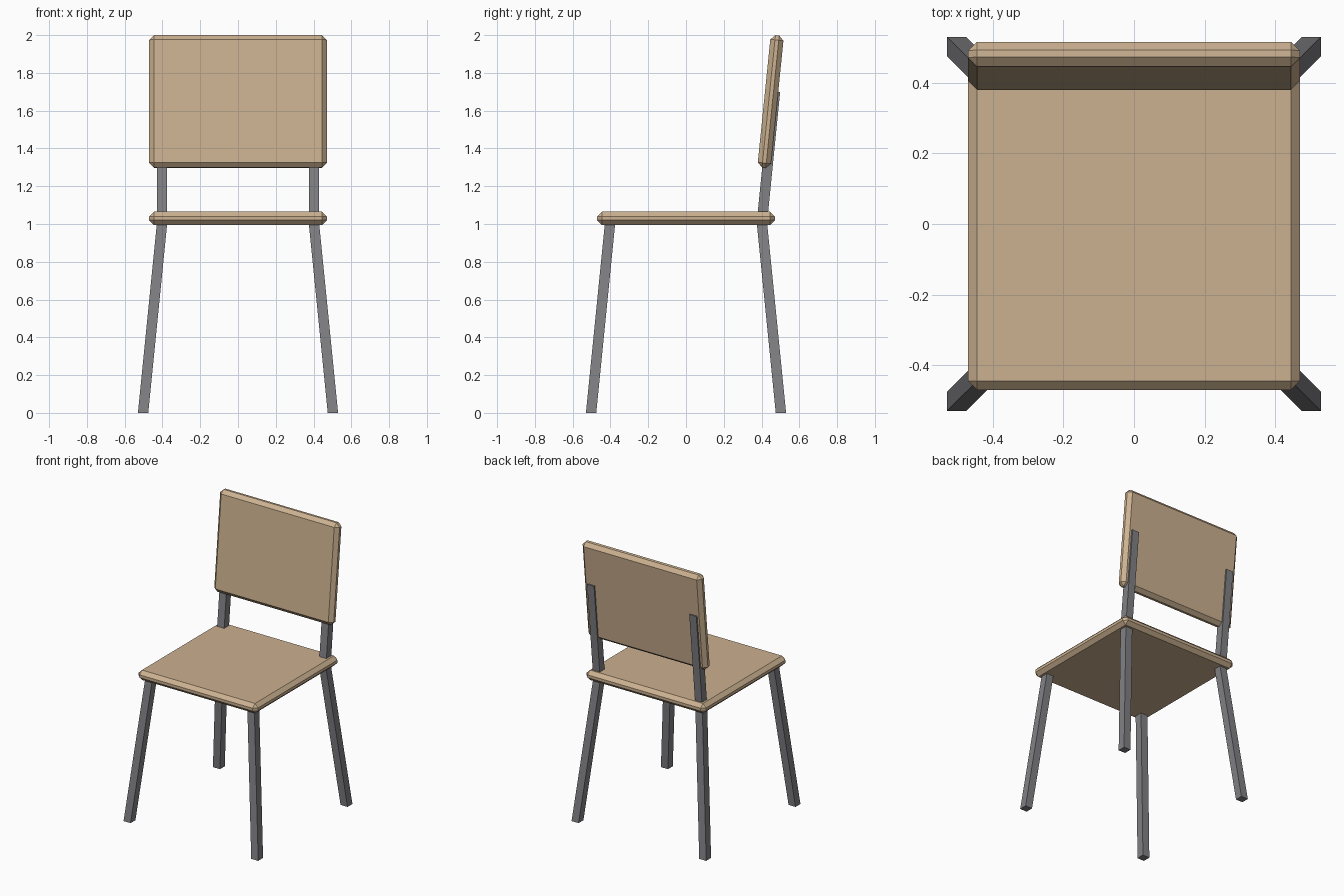
import bpy, bmesh, math
from mathutils import Matrix, Vector

if "Cube" in bpy.data.objects:
    bpy.data.objects.remove(bpy.data.objects["Cube"])


def material(name, rgb):
    m = bpy.data.materials.new(name)
    m.diffuse_color = (*rgb, 1)
    m.use_nodes = True
    m.node_tree.nodes["Principled BSDF"].inputs["Base Color"].default_value = m.diffuse_color
    return m


wood = material("wood", (0.60, 0.44, 0.28))
metal = material("metal", (0.22, 0.22, 0.235))


def add_box(name, size, mat):
    """Flat-faced box with its size stored in the mesh."""
    mesh = bpy.data.meshes.new(name)
    bm = bmesh.new()
    bmesh.ops.create_cube(bm, size=1, matrix=Matrix.Diagonal((*size, 1)))
    bm.to_mesh(mesh)
    bm.free()
    mesh.materials.append(mat)
    ob = bpy.data.objects.new(name, mesh)
    bpy.context.collection.objects.link(ob)
    return ob


def add_board(name, size, location, tilt=0):
    """Wooden board with chamfered edges."""
    ob = add_box(name, size, wood)
    ob.location = location
    ob.rotation_euler.x = tilt
    bevel = ob.modifiers.new("chamfer", 'BEVEL')
    bevel.width = 0.025
    bevel.segments = 1
    return ob


def add_bar(name, bottom, top, width=0.055):
    """Square bar slanted between two points, with level ends."""
    bottom, top = Vector(bottom), Vector(top)
    ob = add_box(name, (width, width, 1), metal)
    for v in ob.data.vertices:
        end = top if v.co.z > 0 else bottom
        v.co = end + Vector((v.co.x, v.co.y, 0))
    return ob


# Seat and leaning backrest
add_board("seat", (0.94, 0.94, 0.07), (0, 0, 1.03))
add_board("backrest", (0.94, 0.07, 0.704), (0, 0.448, 1.6485), -math.radians(5.8))

for sx, side in ((-1, "left"), (1, "right")):
    # Splayed legs
    for sy, end in ((-1, "front"), (1, "back")):
        add_bar(f"{end}_leg_{side}", (sx * 0.5025, sy * 0.5025, 0),
                (sx * 0.4025, sy * 0.4025, 1.0))
    # Posts holding the backrest
    add_bar(f"back_post_{side}", (sx * 0.4025, 0.404, 1.03), (sx * 0.4025, 0.471, 1.70))
